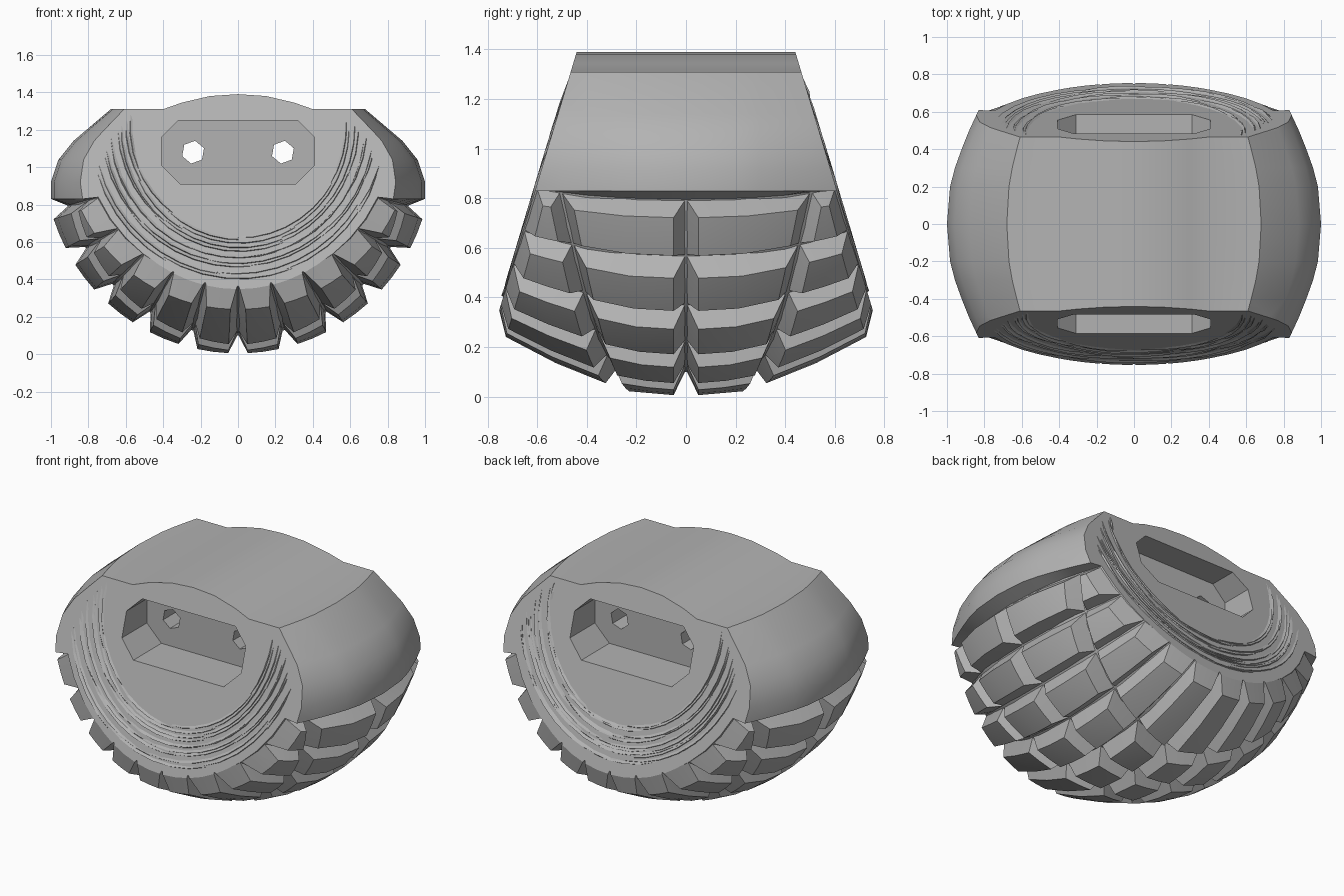
import bpy, bmesh, math, random
from mathutils import Vector

random.seed(4)
cube = bpy.data.objects.get("Cube")
if cube:
    bpy.data.objects.remove(cube, do_unlink=True)

CZ = 1.04                                  # height of the barrel axis
BASE = [(0, .945), (.25, .925), (.4, .88), (.55, .81), (.75, .68), (.85, .6)]
TOP = [(0, 1.04), (.23, 1.02), (.36, .975), (.54, .9), (.72, .805), (.85, .72)]

grey = bpy.data.materials.new("rubber grey")
grey.use_nodes = True
grey.diffuse_color = (.45, .45, .45, 1)
grey.node_tree.nodes["Principled BSDF"].inputs["Base Color"].default_value = (.45, .45, .45, 1)


def lookup(table, v):
    for (a, p), (b, q) in zip(table, table[1:]):
        if v <= b:
            return p + (q - p) * (v - a) / (b - a)
    return table[-1][1]


def face_y(z):
    """Distance of the sloped end faces from the middle at height z."""
    return .75 - .3 * (z - .36)


def clip_ends(bm):
    """Trim a mesh to the two sloped end planes and cap the cuts."""
    for side in (-1, 1):
        cut = bmesh.ops.bisect_plane(bm, geom=bm.verts[:] + bm.edges[:] + bm.faces[:],
                                     plane_co=(0, side * .75, .36),
                                     plane_no=(0, side, .3), clear_outer=True)
        edges = [e for e in cut["geom_cut"] if isinstance(e, bmesh.types.BMEdge)]
        bmesh.ops.holes_fill(bm, edges=[e for e in edges if e.is_boundary], sides=0)


def finish(name, bm, smooth=None):
    bmesh.ops.recalc_face_normals(bm, faces=bm.faces[:])
    mesh = bpy.data.meshes.new(name)
    bm.to_mesh(mesh)
    bm.free()
    mesh.materials.append(grey)
    obj = bpy.data.objects.new(name, mesh)
    bpy.context.collection.objects.link(obj)
    if smooth:
        bpy.ops.object.select_all(action="DESELECT")
        obj.select_set(True)
        bpy.context.view_layer.objects.active = obj
        bpy.ops.object.shade_smooth_by_angle(angle=math.radians(smooth))
    return obj


def prism(bm, outline, y0, y1):
    """Extrude an x-z outline from y0 to y1."""
    rings = [[bm.verts.new((x, y, z)) for x, z in outline] for y in (y0, y1)]
    bm.faces.new(rings[0])
    bm.faces.new(rings[1])
    n = len(outline)
    for i in range(n):
        j = (i + 1) % n
        bm.faces.new((rings[0][i], rings[0][j], rings[1][j], rings[1][i]))


# Body: barrel outline lofted along y, smooth shoulders above the tread
def outline(y):
    r, f = lookup(BASE, abs(y)), lookup(TOP, abs(y)) / TOP[0][1]
    half = [(r * math.sin(math.radians(a)), CZ - r * math.cos(math.radians(a)))
            for a in range(5, 76, 10)]
    half += [(x * f, z) for x, z in ((1, .83), (1, .92), (.96, 1.04), (.88, 1.14), (.68, 1.31))]
    half += [(.4, 1.31), (.3, 1.345), (.15, 1.38)]
    return half + [(0, 1.39)] + [(-x, z) for x, z in reversed(half)]


bm = bmesh.new()
stations = [.1 * i for i in range(-8, 9)]
rings = [[bm.verts.new((x, y, z)) for x, z in outline(y)] for y in stations]
for a, b in zip(rings, rings[1:]):
    for i in range(len(a)):
        j = (i + 1) % len(a)
        bm.faces.new((a[i], a[j], b[j], b[i]))
bm.faces.new(rings[0])
bm.faces.new(rings[-1])
clip_ends(bm)
body = finish("body", bm)

# Cutters: chamfered pocket in each end, two hexagonal holes right through
octagon = [(.31, .91), (.41, 1.01), (.41, 1.16), (.32, 1.25)]
octagon += [(-x, z) for x, z in reversed(octagon)]


def cut_body(name, shapes):
    cutter_bm = bmesh.new()
    for shape in shapes:
        prism(cutter_bm, *shape)
    cutter = finish(name, cutter_bm)
    cutter.hide_render = True
    mod = body.modifiers.new(name, "BOOLEAN")
    mod.operation, mod.solver, mod.object = "DIFFERENCE", "EXACT", cutter
    bpy.ops.object.select_all(action="DESELECT")
    body.select_set(True)
    bpy.context.view_layer.objects.active = body
    bpy.ops.object.modifier_apply(modifier=name)
    bpy.data.objects.remove(cutter, do_unlink=True)


def hexagon(cx):
    return [(cx + .062 * math.cos(math.radians(60 * i + 20)),
             1.08 + .062 * math.sin(math.radians(60 * i + 20))) for i in range(6)]


cut_body("pocket_cutter", [(octagon, -1, -.31), (octagon, .31, 1)])
cut_body("hole_cutter", [(hexagon(-.24), -1, 1), (hexagon(.24), -1, 1)])
body.select_set(True)
bpy.ops.object.shade_smooth_by_angle(angle=math.radians(25))


# Tread: tapered blocks in ten rows, two per side, divided by V grooves
def on_barrel(a, y, table, sink=0):
    r, t = lookup(table, abs(y)) - sink, math.radians(a)
    return Vector((r * math.sin(t), y, CZ - r * math.cos(t)))


def groove(a):
    return .265 + .0032 * abs(a)


def shoulder(a):
    return face_y(CZ - .72 * math.cos(math.radians(a)))


def block(bm, a0, a1, lo, hi, side, gap0, gap1):
    """Loft a block across its width: low rim, raised plateau, low rim."""
    def station(t, inset, table, sink):
        row = []
        for a in (a0 + inset, (a0 + a1) / 2, a1 - inset):
            y0, y1 = lo(a), hi(a)
            y = y0 + gap0 + (y1 - y0 - gap0 - gap1) * t if inset else y0 + (y1 - y0) * t
            row.append(bm.verts.new(on_barrel(a, side * y, table, sink)))
        return row
    steps = (0, .5, 1)
    low = [station(t, 0, BASE, .012) for t in steps]
    high = [station(t, 2.9, TOP, 0) for t in steps]
    for grid in (low, high):
        for i in range(2):
            for j in range(2):
                bm.faces.new((grid[i][j], grid[i + 1][j], grid[i + 1][j + 1], grid[i][j + 1]))

    def rim(g):
        return [g[0][0], g[0][1], g[0][2], g[1][2], g[2][2], g[2][1], g[2][0], g[1][0]]
    p, q = rim(low), rim(high)
    for i in range(8):
        j = (i + 1) % 8
        bm.faces.new((p[i], p[j], q[j], q[i]))


bm = bmesh.new()
for row in range(-5, 5):
    for side in (-1, 1):
        block(bm, row * 15, row * 15 + 15, lambda a: .0, groove, side, .05, .045)
        block(bm, row * 15, row * 15 + 15, groove, shoulder, side, .05, .035)
clip_ends(bm)
finish("tread_blocks", bm, 20)

# Layer ridges: broken shallow arcs across both sloped end faces
bm = bmesh.new()
for side in (-1, 1):
    for k in range(10):
        t = k / 9
        reach = 96 - 24 * t
        a = -reach
        wobble = random.uniform(-.012, .012)
        while a < reach - 8:
            end = min(reach, a + random.uniform(25, 70))
            count = max(2, round((end - a) / 9))
            drift = random.uniform(-.012, .012)
            prev = None
            for i in range(count + 1):
                s = i / count
                ang = math.radians(a + (end - a) * s)
                taper = math.sin(math.pi * s)
                section = []
                for off, lift in ((-.012, -.003), (.004, .009 * taper), (.009, -.003)):
                    grow = .2 * t + wobble + drift * s + off
                    x = (.58 + grow) * math.sin(ang)
                    z = 1.22 - (.6 + grow) * math.cos(ang)
                    section.append(bm.verts.new((x, side * (face_y(z) + lift), z)))
                if prev:
                    for j in range(3):
                        m = (j + 1) % 3
                        bm.faces.new((prev[j], prev[m], section[m], section[j]))
                prev = section
            a = end - 3
finish("layer_ridges", bm)
